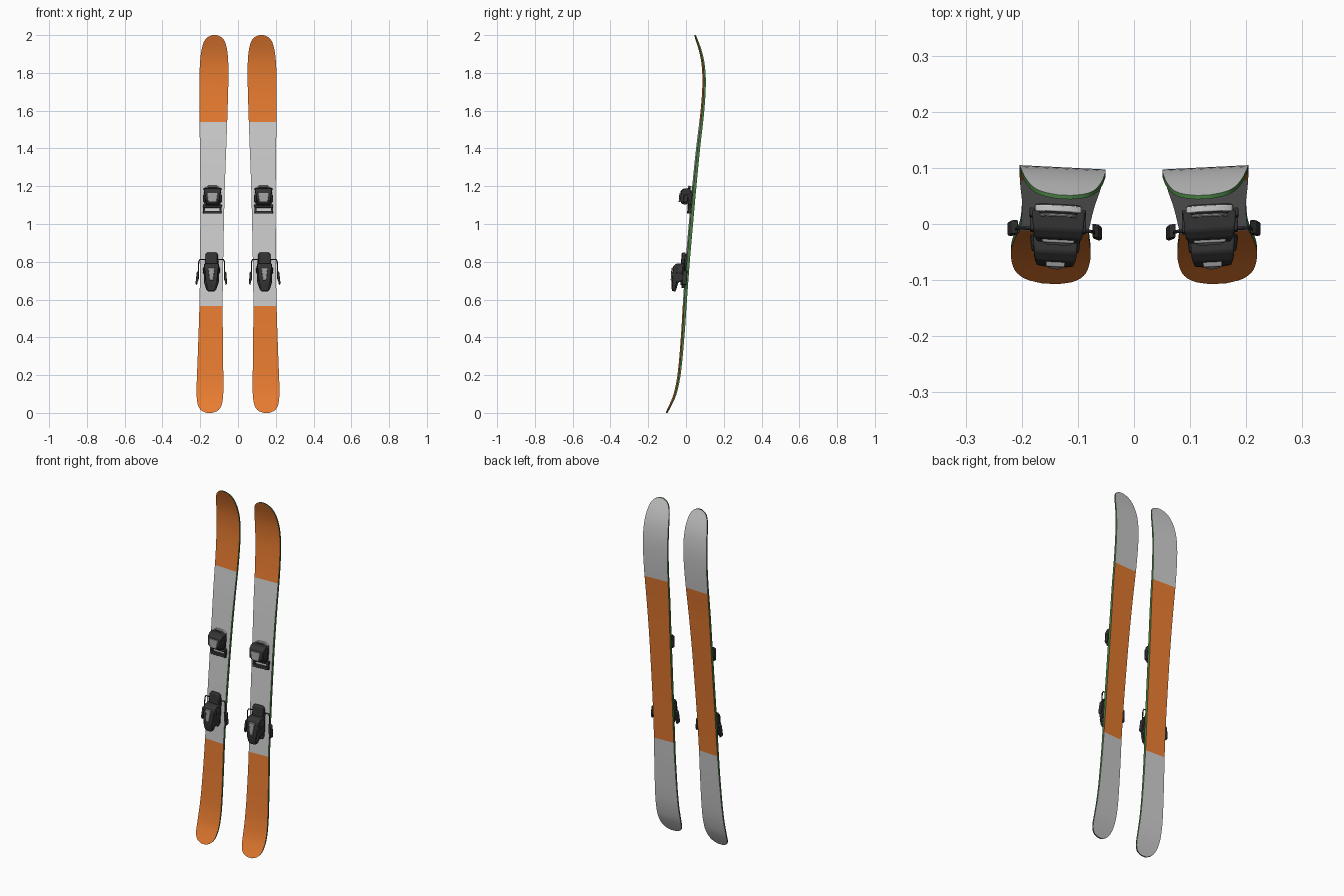
import bpy, bmesh, math

if "Cube" in bpy.data.objects:
    bpy.data.objects.remove(bpy.data.objects["Cube"])


def hermite(pts):
    """Smooth function through sorted (t, value) points."""
    n = len(pts)

    def slope(i):
        a, b = pts[max(i - 1, 0)], pts[min(i + 1, n - 1)]
        return (b[1] - a[1]) / (b[0] - a[0])

    def f(t):
        i = 0
        while i < n - 2 and t > pts[i + 1][0]:
            i += 1
        (t0, v0), (t1, v1) = pts[i], pts[i + 1]
        d = t1 - t0
        s = min(max((t - t0) / d, 0), 1)
        return (v0 * (2*s**3 - 3*s*s + 1) + v1 * (3*s*s - 2*s**3)
                + d * slope(i) * (s**3 - 2*s*s + s) + d * slope(i + 1) * (s**3 - s*s))
    return f


# Ski side profile, half width and thickness along the height
bend = hermite([(0, -.103), (.05, -.078), (.1, -.058), (.2, -.037), (.4, -.018), (.6, -.005),
                (.8, .009), (1, .026), (1.2, .044), (1.4, .064), (1.6, .087), (1.75, .096),
                (1.85, .09), (1.92, .075), (2, .048)])
half = hermite([(0, .014), (.01, .04), (.03, .058), (.06, .067), (.12, .071), (.3, .067),
                (.57, .0615), (.85, .0615), (1.2, .065), (1.54, .073), (1.8, .0765),
                (1.9, .071), (1.95, .061), (1.975, .05), (1.99, .035), (2, .012)])
thick = hermite([(0, .007), (.3, .011), (.8, .016), (1.2, .016), (1.7, .011), (2, .007)])


def place(u, z, h):
    """Across the ski, up the ski, out from its top face -> world (left ski)."""
    return (-.15 + .0128 * z + u, bend(z) - thick(z) / 2 - h - .05 * u, z)


def material(name, rgb):
    m = bpy.data.materials.new(name)
    m.diffuse_color = (*rgb, 1)
    m.use_nodes = True
    m.node_tree.nodes["Principled BSDF"].inputs["Base Color"].default_value = m.diffuse_color
    return m


orange = material("orange", (.8, .2, .03))
light = material("light_grey", (.8, .8, .8))
dark = material("dark_plastic", (.035, .035, .035))
mid = material("mid_grey", (.35, .35, .35))
edge = material("green_sidewall", (.06, .2, .05))


def finish(ob, mats, bevel=0):
    for m in mats:
        ob.data.materials.append(m)
    if bevel:
        b = ob.modifiers.new("bevel", 'BEVEL')
        b.width, b.segments = bevel, 2
    bpy.ops.object.select_all(action='DESELECT')
    ob.select_set(True)
    bpy.context.view_layer.objects.active = ob
    bpy.ops.object.shade_smooth_by_angle(angle=math.radians(35))
    ob.modifiers.new("other_ski", 'MIRROR').use_mirror_merge = False


def from_bmesh(name, bm):
    bmesh.ops.recalc_face_normals(bm, faces=bm.faces)
    me = bpy.data.meshes.new(name)
    bm.to_mesh(me)
    bm.free()
    ob = bpy.data.objects.new(name, me)
    bpy.context.collection.objects.link(ob)
    return ob


def loft(name, rings, mat, bevel=.004):
    """Solid between two matching rings of (u, z, h) points."""
    bm = bmesh.new()
    a, b = [[bm.verts.new(place(*p)) for p in r] for r in rings]
    n = len(a)
    bm.faces.new(a)
    bm.faces.new(b[::-1])
    for i in range(n):
        j = (i + 1) % n
        bm.faces.new((a[i], b[i], b[j], a[j]))
    finish(from_bmesh(name, bm), [mat], bevel)


def plate(name, right, h0, h1, mat, top=1, bevel=.004):
    """Outline given by its right half (u, z), mirrored across the ski, extruded outward."""
    pts = right + [(-u, z) for u, z in reversed(right)]
    zc = sum(z for _, z in pts) / len(pts)
    loft(name, [[(u, z, h0) for u, z in pts],
                [(u * top, zc + (z - zc) * top, h1) for u, z in pts]], mat, bevel)


def profile(name, pts, width, mat, bevel=.004):
    """Side profile (z, h) extruded across; width is a function of z and h."""
    loft(name, [[(s * width(z, h), z, h) for z, h in pts] for s in (-1, 1)], mat, bevel)


def box(name, u, z, h, mat, bevel=.002):
    loft(name, [[(a, b, k) for a, b in ((u[0], z[0]), (u[1], z[0]), (u[1], z[1]), (u[0], z[1]))]
                for k in h], mat, bevel)


def wire(name, pts, radius, mat):
    cu = bpy.data.curves.new(name, 'CURVE')
    cu.dimensions = '3D'
    cu.bevel_depth, cu.bevel_resolution, cu.use_fill_caps = radius, 2, True
    sp = cu.splines.new('POLY')
    sp.points.add(len(pts) - 1)
    for p, q in zip(sp.points, pts):
        p.co = (*place(*q), 1)
    ob = bpy.data.objects.new(name, cu)
    bpy.context.collection.objects.link(ob)
    bpy.ops.object.select_all(action='DESELECT')
    ob.select_set(True)
    bpy.context.view_layer.objects.active = ob
    bpy.ops.object.convert(target='MESH')
    finish(bpy.context.object, [mat])


# Ski: four corners per station, dense toward the rounded tips
LOW, HIGH = .565, 1.54
stations = sorted([1 - math.cos(math.pi * i / 72) for i in range(73)] + [LOW, HIGH])
bm = bmesh.new()
rows = []
for z in stations:
    w, t = half(z), thick(z)
    rows.append([bm.verts.new(place(u, z, h)) for u, h in ((-w, 0), (w, 0), (w, -t), (-w, -t))])
for r, s in zip(rows, rows[1:]):
    inner = LOW < (r[0].co.z + s[0].co.z) / 2 < HIGH
    for k in range(4):
        f = bm.faces.new((r[k], r[(k + 1) % 4], s[(k + 1) % 4], s[k]))
        f.material_index = 2 if k % 2 else int(inner == (k == 0))
for r in (rows[0], rows[-1]):
    bm.faces.new(r).material_index = 2
finish(from_bmesh("ski", bm), [orange, light, edge])

# Toe binding: base, housing with side wings, cover inset and rear bar
plate("toe_base", [(.035, 1.095), (.042, 1.11), (.042, 1.18), (.03, 1.195)], 0, .018, dark)
profile("toe_housing", [(1.19, .012), (1.188, .045), (1.175, .06), (1.13, .063),
                        (1.108, .05), (1.102, .03), (1.115, .012)],
        lambda z, h: .032 + .016 * min(max((z - 1.1) / .04, 0), 1) - .18 * max(h - .03, 0), dark)
plate("toe_cover", [(.022, 1.115), (.03, 1.165)], .055, .066, mid, .95, .002)
plate("toe_rear_plate", [(.043, 1.175), (.04, 1.192), (.022, 1.202)], .002, .014, light, 1, .002)
wire("toe_rear_bar", [(-.032, 1.185, .02), (-.022, 1.2, .02), (.022, 1.2, .02), (.032, 1.185, .02)],
     .003, mid)
for s in (-1, 1):
    box("toe_wing", sorted((s * .038, s * .05)), (1.115, 1.155), (.022, .045), dark, .003)
    box("sole_frame_side", sorted((s * .038, s * .05)), (1.055, 1.102), (0, .014), dark)
# Sole support frame below the toe
box("sole_frame_bottom", (-.048, .048), (1.055, 1.07), (0, .016), dark)
box("sole_frame_top", (-.048, .048), (1.086, 1.102), (0, .016), dark)

# Heel binding: track, boot pad, body, collar and lever
plate("heel_track", [(.028, .66), (.036, .68), (.036, .8), (.03, .84)], 0, .014, dark)
plate("heel_pad", [(.026, .78), (.034, .795), (.034, .838), (.026, .85)], .008, .026, dark, .93)
profile("heel_body", [(.79, .012), (.79, .05), (.775, .066), (.72, .07), (.66, .068),
                      (.644, .06), (.65, .044), (.69, .036), (.7, .012)],
        lambda z, h: .022 + .018 * min(max((z - .645) / .05, 0), 1) - .2 * max(h - .045, 0), dark)
plate("heel_collar", [(.036, .725), (.046, .745), (.044, .77), (.03, .79)], .018, .048, dark, .92)
plate("heel_tail", [(.016, .642), (.028, .655), (.038, .685), (.032, .715)], .046, .064, dark, .9)
plate("heel_lever", [(.009, .7), (.018, .77)], .062, .075, mid, .93, .002)

# Ski brake: bent wire arms with plastic ends either side of the heel
for s in (-1, 1):
    wire("brake_arm", [(s * .028, .812, .012), (s * .062, .812, .012), (s * .068, .8, .012),
                       (s * .07, .7, .008)], .003, dark)
    loft("brake_end", [[(s * a, z, h) for a, z in ((.066, .755), (.078, .745), (.084, .685),
                                                   (.076, .675), (.068, .715))]
                       for h in (-.006, .018)], dark, .002)
